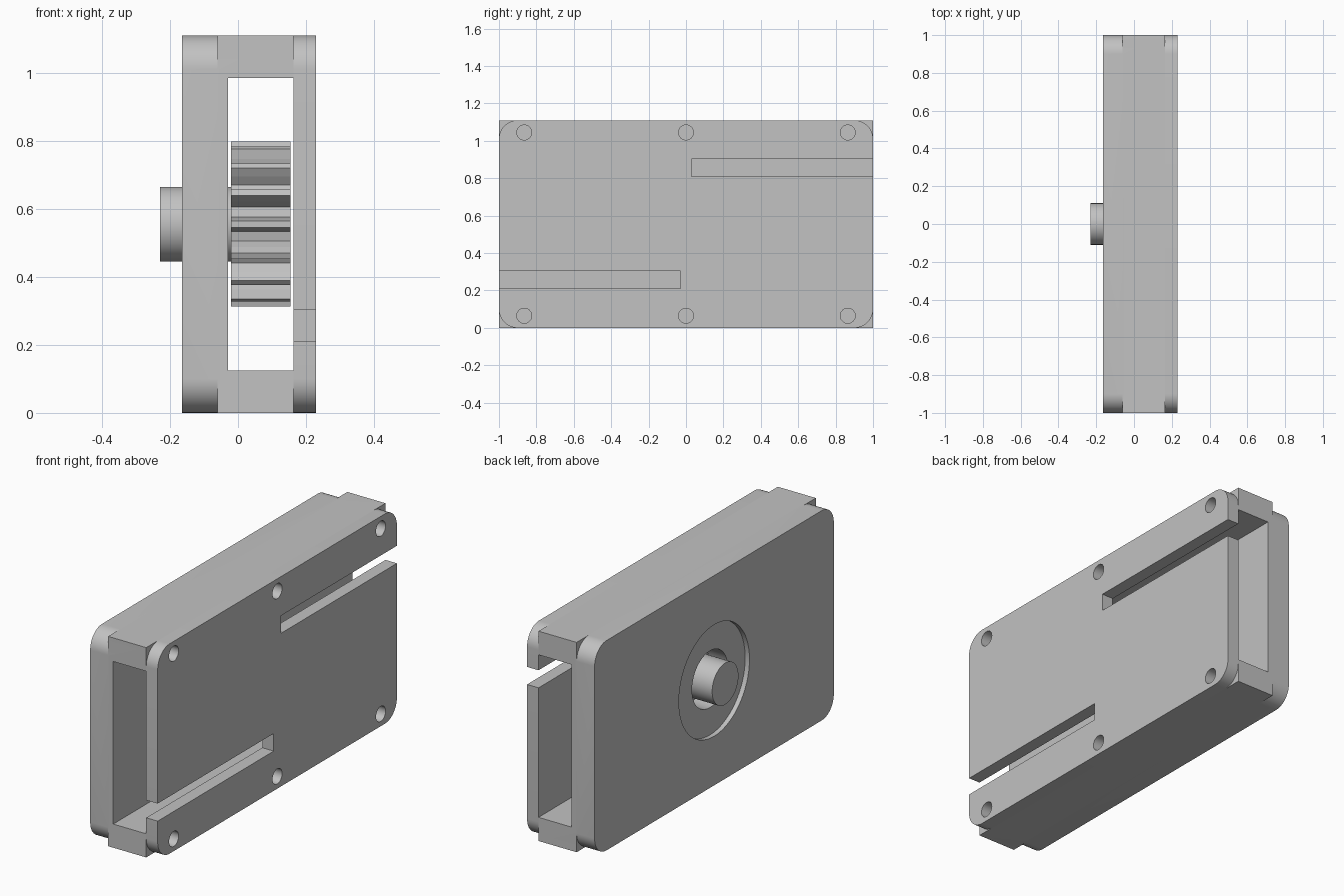
import bpy
import bmesh
from math import sin, cos, pi

if "Cube" in bpy.data.objects:
    bpy.data.objects.remove(bpy.data.objects["Cube"], do_unlink=True)

grey = bpy.data.materials.new("plain grey")
grey.use_nodes = True
GREY = (0.54, 0.54, 0.54, 1)
grey.diffuse_color = GREY
grey.node_tree.nodes["Principled BSDF"].inputs["Base Color"].default_value = GREY

HEIGHT = 1.11
MID = HEIGHT / 2


def prism(name, outline, x0, x1):
    """Extrude a (y, z) outline along x."""
    bm = bmesh.new()
    face = bm.faces.new([bm.verts.new((x0, y, z)) for y, z in outline])
    new = bmesh.ops.extrude_face_region(bm, geom=[face])["geom"]
    moved = [v for v in new if isinstance(v, bmesh.types.BMVert)]
    bmesh.ops.translate(bm, verts=moved, vec=(x1 - x0, 0, 0))
    bmesh.ops.recalc_face_normals(bm, faces=bm.faces)
    mesh = bpy.data.meshes.new(name)
    bm.to_mesh(mesh)
    bm.free()
    mesh.materials.append(grey)
    obj = bpy.data.objects.new(name, mesh)
    bpy.context.collection.objects.link(obj)
    return obj


def rect(y0, y1, z0, z1):
    return [(y0, z0), (y1, z0), (y1, z1), (y0, z1)]


def circle(y, z, r, n=64):
    return [(y + r * cos(2 * pi * i / n), z + r * sin(2 * pi * i / n)) for i in range(n)]


def rounded(r, steps=12):
    pts = []
    corners = [(1 - r, HEIGHT - r), (r - 1, HEIGHT - r), (r - 1, r), (1 - r, r)]
    for k, (y, z) in enumerate(corners):
        for i in range(steps + 1):
            a = (k + i / steps) * pi / 2
            pts.append((y + r * cos(a), z + r * sin(a)))
    return pts


def combine(obj, other, operation):
    mod = obj.modifiers.new("combine", "BOOLEAN")
    mod.operation = operation
    mod.solver = "EXACT"
    mod.object = other
    bpy.context.view_layer.objects.active = obj
    bpy.ops.object.modifier_apply(modifier=mod.name)
    bpy.data.objects.remove(other, do_unlink=True)


def smooth(obj):
    bpy.ops.object.select_all(action="DESELECT")
    obj.select_set(True)
    bpy.context.view_layer.objects.active = obj
    bpy.ops.object.shade_smooth_by_angle(angle=pi / 6)


# Housing: rounded back plate joined to a square-cornered channel
housing = prism("housing", rounded(0.1), -0.165, -0.05)
combine(housing, prism("channel", rect(-1, 1, 0, HEIGHT), -0.06, 0.163), "UNION")
combine(housing, prism("opening", rect(-1.1, 1.1, 0.125, 0.985), -0.03, 0.3), "DIFFERENCE")
combine(housing, prism("recess", circle(0, MID, 0.295), -0.3, -0.14), "DIFFERENCE")
combine(housing, prism("shaft_hole", circle(0, MID, 0.15), -0.3, 0), "DIFFERENCE")

# Cover plate with two open-ended slots
cover = prism("cover_plate", rounded(0.1), 0.163, 0.23)
combine(cover, prism("slot", rect(0.03, 1.1, 0.81, 0.903), 0.1, 0.3), "DIFFERENCE")
combine(cover, prism("slot", rect(-1.1, -0.03, 0.21, 0.303), 0.1, 0.3), "DIFFERENCE")

# Six screw holes through the cover into the housing
for y in (-0.865, 0, 0.865):
    for z in (0.065, HEIGHT - 0.065):
        for part in (housing, cover):
            combine(part, prism("screw_hole", circle(y, z, 0.04, 32), -0.04, 0.3), "DIFFERENCE")
smooth(housing)
smooth(cover)

# Drive shaft
smooth(prism("drive_shaft", circle(0, MID, 0.11), -0.23, 0))

# Gear
TEETH = 16
tooth = [(-0.3, 0.185), (-0.2, 0.215), (-0.1, 0.243), (0.1, 0.243), (0.2, 0.215), (0.3, 0.185)]
gear_outline = []
for t in range(TEETH):
    for offset, r in tooth:
        a = (t + offset) * 2 * pi / TEETH
        gear_outline.append((r * sin(a), MID + r * cos(a)))
prism("gear", gear_outline, -0.02, 0.155)
